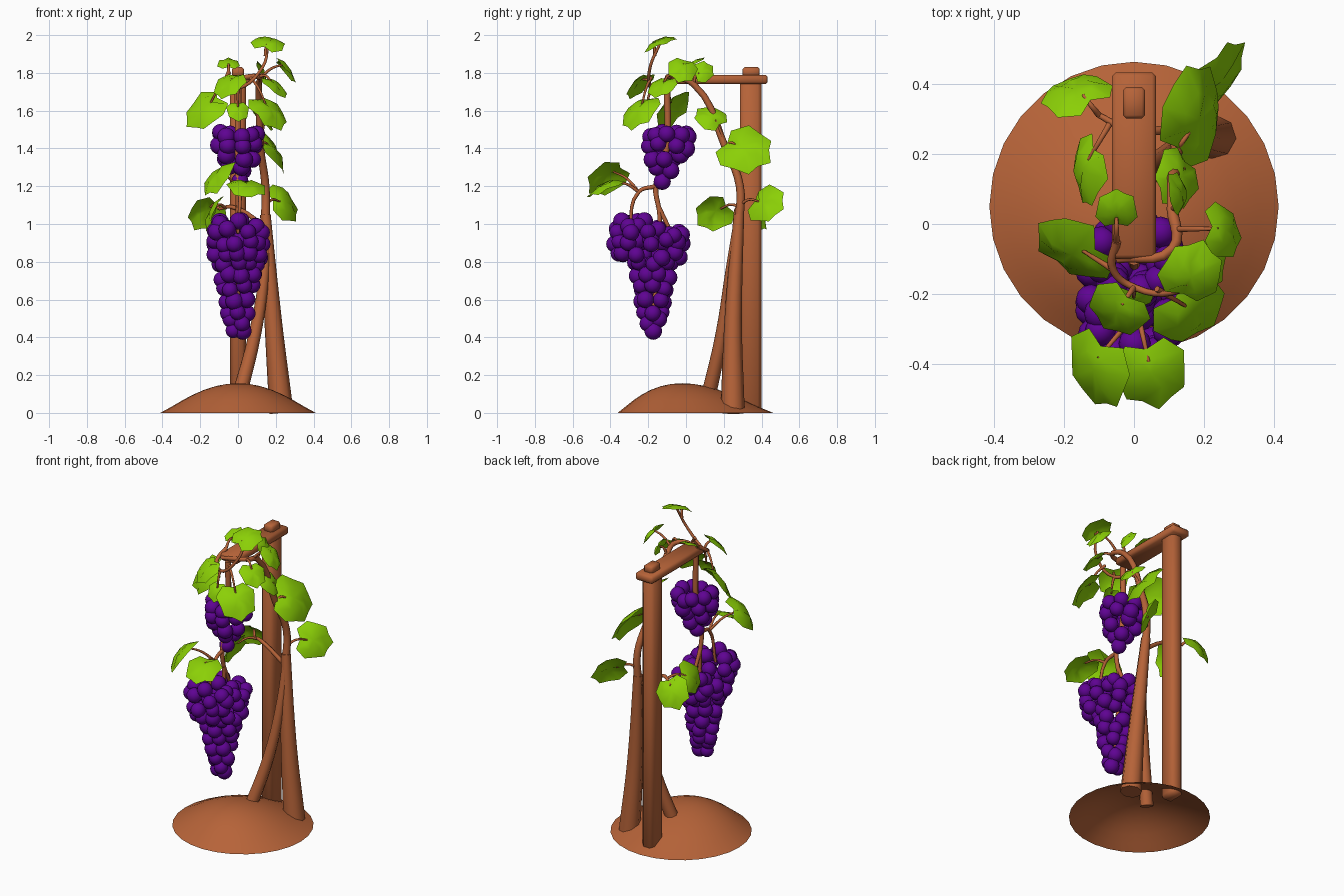
import bpy, bmesh, math, random
from mathutils import Vector, Matrix

if "Cube" in bpy.data.objects:
    bpy.data.objects.remove(bpy.data.objects["Cube"])
random.seed(4)

def material(name, rgb):
    m = bpy.data.materials.new(name)
    m.diffuse_color = (*rgb, 1)
    m.use_nodes = True
    m.node_tree.nodes["Principled BSDF"].inputs["Base Color"].default_value = m.diffuse_color
    return m

BROWN = material("brown wood", (0.47, 0.125, 0.04))
GREEN = material("leaf green", (0.26, 0.63, 0.002))
PURPLE = material("grape purple", (0.115, 0.001, 0.29))

def select(ob):
    bpy.ops.object.select_all(action='DESELECT')
    ob.select_set(True)
    bpy.context.view_layer.objects.active = ob

def finish(bm, name, mat, angle=180):
    me = bpy.data.meshes.new(name)
    bm.to_mesh(me)
    bm.free()
    me.materials.append(mat)
    ob = bpy.data.objects.new(name, me)
    bpy.context.collection.objects.link(ob)
    select(ob)
    bpy.ops.object.shade_smooth_by_angle(angle=math.radians(angle))

def box(name, half_x, y0, y1, z0, z1, bevel):
    bm = bmesh.new()
    bmesh.ops.create_cube(bm, size=1)
    for v in bm.verts:
        v.co = (v.co.x * 2 * half_x, y0 + (v.co.y + 0.5) * (y1 - y0), z0 + (v.co.z + 0.5) * (z1 - z0))
    bmesh.ops.bevel(bm, geom=bm.edges[:], offset=bevel, segments=1, affect='EDGES')
    finish(bm, name, BROWN, 50)

VINE_POINTS = []  # places where leaf stalks may start

def tube(name, pts, r0, r1, sprouts=False):
    """Smooth tapering branch through the points."""
    pts = [Vector(p) for p in pts]
    cu = bpy.data.curves.new(name, 'CURVE')
    cu.dimensions = '3D'
    cu.bevel_depth = 1
    cu.bevel_resolution = 2
    cu.resolution_u = 5
    cu.use_fill_caps = True
    sp = cu.splines.new('BEZIER')
    sp.bezier_points.add(len(pts) - 1)
    for i, (bp, p) in enumerate(zip(sp.bezier_points, pts)):
        bp.co = p
        bp.handle_left_type = bp.handle_right_type = 'AUTO'
        bp.radius = r0 + (r1 - r0) * i / (len(pts) - 1)
    cu.materials.append(BROWN)
    ob = bpy.data.objects.new(name, cu)
    bpy.context.collection.objects.link(ob)
    select(ob)
    bpy.ops.object.convert(target='MESH')
    bpy.ops.object.shade_smooth_by_angle(angle=math.radians(50))
    if sprouts:
        VINE_POINTS.extend(pts + [(a + b) / 2 for a, b in zip(pts, pts[1:])])

# earth mound: stacked rings on a domed profile, open below
bm = bmesh.new()
N, R = 28, 0.412
rings = []
for k in range(7):
    f = 1 - k / 7
    z = 0.157 * (1 - f * f) ** 1.2
    rings.append([bm.verts.new((f * R * math.cos(a), 0.07 * f * f - 0.02 + f * R * math.sin(a), z))
                  for a in (2 * math.pi * j / N for j in range(N))])
top = bm.verts.new((0, -0.02, 0.157))
for j in range(N):
    n = (j + 1) % N
    for a, b in zip(rings, rings[1:]):
        bm.faces.new((a[j], a[n], b[n], b[j]))
    bm.faces.new((rings[-1][j], rings[-1][n], top))
finish(bm, "earth_mound", BROWN, 60)

# wooden support
box("post", 0.042, 0.285, 0.40, 0, 1.76, 0.02)
box("beam", 0.063, -0.10, 0.432, 1.74, 1.79, 0.012)
box("post_cap", 0.032, 0.30, 0.39, 1.78, 1.83, 0.01)

# trunks, vines and grape stems
tube("main_trunk", [(0.23, 0.247, 0), (0.185, 0.25, 0.5), (0.145, 0.28, 1.05)], 0.064, 0.028)
tube("second_trunk", [(-0.005, 0.11, 0.05), (0.09, 0.19, 0.42), (0.14, 0.235, 0.75),
                      (0.15, 0.27, 1.0)], 0.04, 0.02)
tube("main_vine", [(0.145, 0.28, 1.0), (0.145, 0.285, 1.2), (0.12, 0.21, 1.4), (0.11, 0.04, 1.74),
                   (0.11, -0.07, 1.78), (-0.05, -0.10, 1.76)], 0.024, 0.012, True)
tube("top_vine", [(-0.05, -0.05, 1.8), (-0.06, -0.13, 1.75), (0, -0.18, 1.72), (0.13, -0.19, 1.83),
                  (0.16, -0.14, 1.95)], 0.013, 0.007, True)
tube("left_shoot", [(0.15, 0.27, 0.98), (-0.03, 0.275, 1.09), (-0.1, 0.31, 1.08)], 0.014, 0.008, True)
tube("grape_stem", [(0, -0.1, 1.75), (0, -0.11, 1.35), (0, -0.16, 1.2), (0, -0.14, 1.05),
                    (0, -0.18, 0.45)], 0.018, 0.01)
tube("front_shoulder_stem", [(0, -0.16, 1.2), (0.01, -0.25, 1.17), (0, -0.3, 0.95)], 0.012, 0.008, True)
tube("back_shoulder_stem", [(0, -0.15, 1.1), (0, -0.05, 0.9)], 0.013, 0.008)

# grape clusters: rings of (height, count, ring radius x, ring radius y, centre y)
def cluster(name, rows, size):
    bm = bmesh.new()
    for i, (z, n, rx, ry, cy) in enumerate(rows):
        for k in range(n):
            a = 2 * math.pi * (k + 0.5 * (i % 2)) / n + random.uniform(-0.15, 0.15)
            p = Vector((rx * math.cos(a), cy + ry * math.sin(a), z + random.uniform(-0.018, 0.018)))
            bmesh.ops.create_uvsphere(bm, u_segments=12, v_segments=8, radius=size * random.uniform(0.93, 1.08),
                                      matrix=Matrix.Translation(p))
    finish(bm, name, PURPLE)

upper = []
for k in range(5):
    r = min(0.1, 0.01 + 0.034 * k)
    upper.append((1.24 + 0.058 * k, 1 + 2 * k, r, r, -0.125 + 0.009 * k))
cluster("upper_grapes", upper, 0.046)

lower = []
for k in range(7):
    r = 0.025 + 0.0125 * k
    lower.append((0.42 + 0.06 * k, 2 + k, r, r * 0.95, -0.175))
lower += [(0.835, 10, 0.125, 0.16, -0.195), (0.90, 11, 0.13, 0.18, -0.20), (0.96, 8, 0.13, 0.12, -0.255),
          (0.955, 5, 0.10, 0.035, -0.06), (1.0, 6, 0.105, 0.06, -0.28), (0.91, 5, 0.06, 0.07, -0.19)]
cluster("lower_grapes", lower, 0.044)

# leaves: folded five-lobed blades on stalks from the nearest vine point
HALF = [(0.27, -0.47), (0.50, -0.22), (0.45, 0.06), (0.40, 0.32), (0.2, 0.4)]
OUT = [(0, -0.38)] + HALF + [(0, 0.55)] + [(-x, y) for x, y in reversed(HALF)]

def leaf(i, centre, normal, size):
    c, n = Vector(centre), Vector(normal).normalized()
    root = min((p for p in VINE_POINTS if (p - c).length > 0.4 * size), key=lambda p: (p - c).length)
    t = c - root
    t.z -= 0.3 * t.length
    t = (t - n * t.dot(n)).normalized()
    s = t.cross(n)
    bm = bmesh.new()
    def put(x, y, h):
        return bm.verts.new(c + (s * x + t * y + n * h) * size)
    mid = put(0, -0.05, 0.05)
    inner = [put(x / 2, y / 2 - 0.02, 0.06 if x else 0) for x, y in OUT]
    outer = [put(x, y, random.uniform(-0.05, 0.03) - 0.25 * y * y - 0.1 * abs(x)) for x, y in OUT]
    for k in range(len(OUT)):
        j = (k + 1) % len(OUT)
        # wound so the faces point along the leaf normal
        bm.faces.new((mid, inner[j], inner[k]))
        bm.faces.new((inner[j], outer[j], outer[k], inner[k]))
    bmesh.ops.recalc_face_normals(bm, faces=bm.faces[:])
    if sum((f.normal.dot(n) for f in bm.faces)) < 0:
        bmesh.ops.reverse_faces(bm, faces=bm.faces[:])
    finish(bm, f"leaf_{i}", GREEN, 60)
    base = c - t * size * 0.2
    tube(f"leaf_stalk_{i}", [root, (root + base) / 2 + Vector((0, 0, 0.02)), base], 0.009, 0.005)

# top tip, beam end, trunk, then lower leaves
for i, args in enumerate([
    ((0.165, -0.14, 1.965), (0.1, -0.4, 0.9), 0.18),
    ((0.26, -0.02, 1.82), (0.8, 0.1, 0.6), 0.16),
    ((-0.05, 0.04, 1.855), (0, -0.5, 0.9), 0.12),
    ((0.13, 0.13, 1.57), (0.7, 0.1, 0.6), 0.17),
    ((-0.05, -0.25, 1.74), (-0.4, -0.6, 0.7), 0.18),
    ((0.17, -0.25, 1.6), (0.5, -0.5, 0.6), 0.23),
    ((-0.18, -0.08, 1.61), (-0.4, -0.6, 0.5), 0.24),
    ((0.2, -0.13, 1.73), (0.5, -0.3, 0.7), 0.16),
    ((0.18, 0.31, 1.4), (0.7, -0.1, 0.5), 0.29),
    ((0.25, 0.42, 1.11), (0.7, -0.5, 0.4), 0.22),
    ((-0.14, 0.15, 1.06), (-0.8, 0, 0.4), 0.2),
    ((-0.17, 0.38, 1.06), (-0.2, 0.8, 0.5), 0.2),
    ((-0.11, -0.42, 1.25), (-0.6, -0.3, 0.6), 0.23),
    ((0.05, -0.43, 1.2), (0.1, -0.4, 0.9), 0.21),
    ((0.13, 0.09, 1.81), (0.9, 0.1, 0.4), 0.12),
    ((0, -0.22, 1.6), (0.1, -0.8, 0.5), 0.12)], 1):
    leaf(i, *args)
